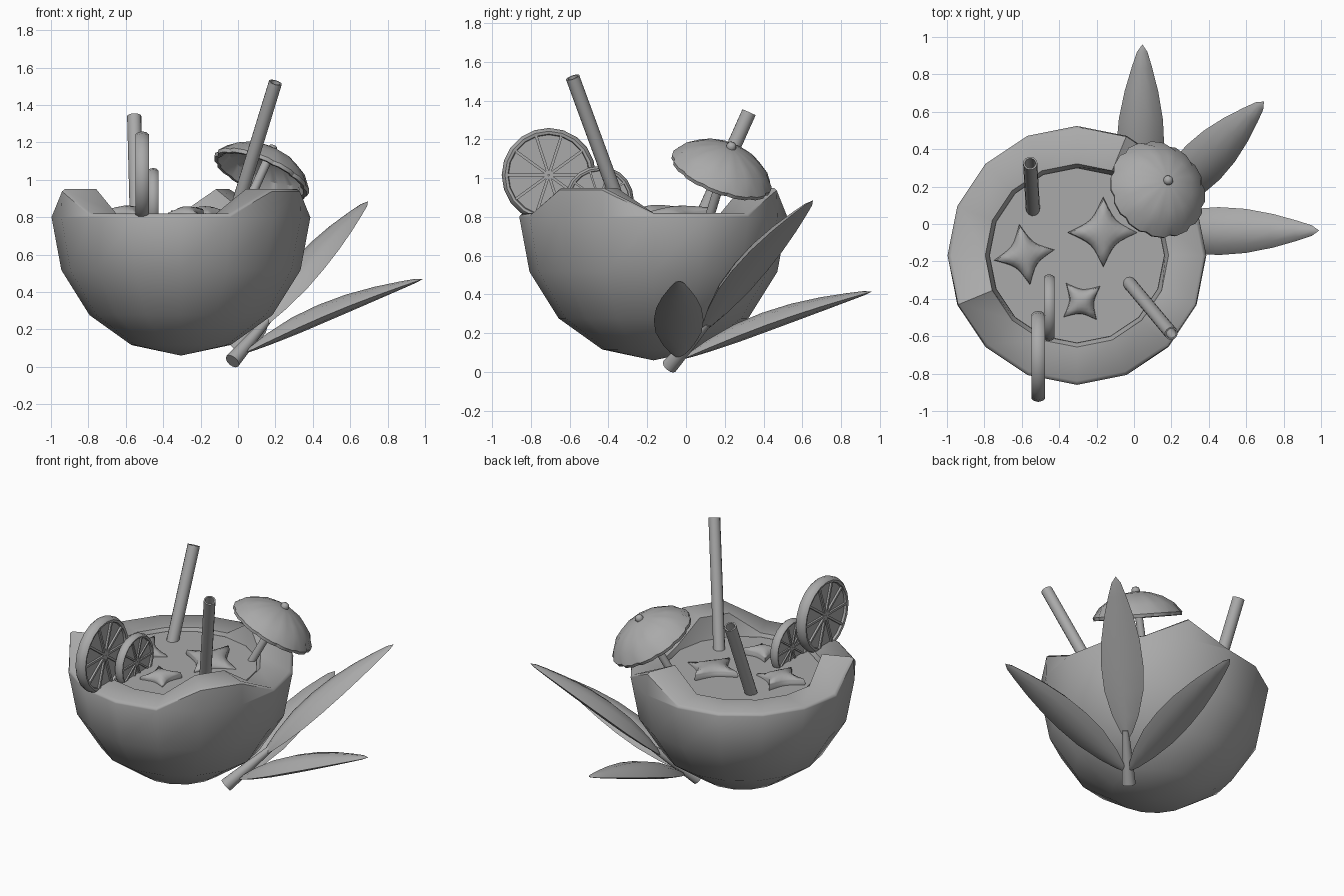
import bpy, bmesh, math
from mathutils import Vector, Matrix

if "Cube" in bpy.data.objects:
    bpy.data.objects.remove(bpy.data.objects["Cube"])

grey = bpy.data.materials.new("plain grey")
grey.diffuse_color = (0.4, 0.4, 0.4, 1)
grey.use_nodes = True
grey.node_tree.nodes["Principled BSDF"].inputs["Base Color"].default_value = grey.diffuse_color


def finish(name, bm, matrix=None, angle=35):
    """Turn a bmesh into a shaded object."""
    bmesh.ops.recalc_face_normals(bm, faces=bm.faces[:])
    if matrix:
        bm.transform(matrix)
    me = bpy.data.meshes.new(name)
    bm.to_mesh(me)
    bm.free()
    me.materials.append(grey)
    ob = bpy.data.objects.new(name, me)
    bpy.context.collection.objects.link(ob)
    bpy.ops.object.select_all(action='DESELECT')
    ob.select_set(True)
    bpy.context.view_layer.objects.active = ob
    bpy.ops.object.shade_smooth_by_angle(angle=math.radians(angle))
    return ob


def loft(bm, rings, closed=False):
    """Bridge rings of points; a ring of one point makes a tip."""
    rows = [[bm.verts.new(p) for p in r] for r in rings]
    pairs = list(zip(rows, rows[1:])) + ([(rows[-1], rows[0])] if closed else [])
    for a, b in pairs:
        n = max(len(a), len(b))
        for i in range(n):
            j = (i + 1) % n
            if len(a) == 1:
                bm.faces.new((a[0], b[i], b[j]))
            elif len(b) == 1:
                bm.faces.new((a[i], a[j], b[0]))
            else:
                bm.faces.new((a[i], a[j], b[j], b[i]))


def ring(r, z, n):
    if r == 0:
        return [(0, 0, z)]
    return [(r * math.cos(2 * math.pi * i / n), r * math.sin(2 * math.pi * i / n), z)
            for i in range(n)]


def along(start, direction):
    """Matrix that puts local z along a direction."""
    q = Vector(direction).to_track_quat('Z', 'Y')
    return Matrix.Translation(start) @ q.to_matrix().to_4x4()


def lathe(name, profile, n, matrix, closed=False, angle=35):
    bm = bmesh.new()
    loft(bm, [ring(r, z, n) for r, z in profile], closed)
    return finish(name, bm, matrix, angle)


# Bowl: half sphere with a jagged, thick rim
centre = Matrix.Translation((-0.305, -0.168, 0))
HIGH = {3, 9, 14, 15}
top = [0.95 if i in HIGH else 0.82 for i in range(16)]
rings = [ring(0.692 * math.sin(math.pi * k / 8), 0.8 - 0.74 * math.cos(math.pi * k / 8), 16)
         for k in range(5)]
for r in (0.688, 0.672, 0.49):
    drop = 0.012 if r == 0.688 else 0
    rings.append([(x, y, top[i] - drop) for i, (x, y, _) in enumerate(ring(r, 0, 16))])
rings += [ring(0.472, 0.79, 16), ring(0.45, 0.74, 16)]
bm = bmesh.new()
loft(bm, rings)
finish("bowl", bm, centre, 40)

# Drink surface
lathe("drink", [(0, 0.74), (0.47, 0.74), (0.468, 0.803), (0, 0.803)], 16, centre)


# Straws: hollow tubes
def straw(name, a, b, r):
    a, b = Vector(a), Vector(b)
    h = (b - a).length
    lathe(name, [(r, 0), (r, h), (r * 0.75, h), (r * 0.75, 0)], 14, along(a, b - a), True)


straw("tall_straw", (-0.03, -0.31, 0.77), (0.2, -0.585, 1.52), 0.036)
straw("short_straw", (-0.54, 0.07, 0.77), (-0.555, 0.325, 1.34), 0.038)


# Citrus slices: rounded rind, recessed pulp and ten dividing spokes
def slice_wheel(name, pos, r, t):
    m = Matrix.Translation(pos) @ Matrix.Rotation(math.pi / 2, 4, 'Y')
    prof = [(0.87, -0.9), (0.93, -1), (0.98, -0.6), (1, 0), (0.98, 0.6), (0.93, 1), (0.87, 0.9),
            (0.85, 0.4), (0.85, -0.4)]
    lathe(name + "_rind", [(a * r, b * t) for a, b in prof], 20, m, True, 50)
    lathe(name + "_pulp", [(0, -t * 0.5), (r * 0.9, -t * 0.5), (r * 0.9, t * 0.5), (0, t * 0.5)], 20, m)
    bm = bmesh.new()
    for i in range(10):
        spoke = (Matrix.Rotation(math.tau * (i + 0.5) / 10, 4, 'Z')
                 @ Matrix.Translation((r * 0.45, 0, 0))
                 @ Matrix.Diagonal((r * 0.87, r * 0.06, t * 1.7, 1)))
        bmesh.ops.create_cube(bm, size=1, matrix=spoke)
    finish(name + "_spokes", bm, m)


slice_wheel("large_slice", (-0.512, -0.708, 1.016), 0.243, 0.037)
slice_wheel("small_slice", (-0.454, -0.447, 0.885), 0.178, 0.028)

# Parasol: thin dome with a notched edge, stick and knob
axis = Vector((0.373, 0.33, 0.867)).normalized()
hub = Vector((0.128, 0.185, 1.035))
frame = along(hub, axis)
N = 48


def dome(r, z):
    pts = []
    for i, (x, y, _) in enumerate(ring(r, z, N)):
        a = (i % 4) / 4 * math.tau / 12 - math.tau / 24
        k = math.cos(math.tau / 24) / math.cos(a)      # twelve flat sides
        notch = 0.93 if i % 4 == 0 and r > 0.25 else 1
        pts.append((x * k * notch, y * k * notch, z))
    return pts


bm = bmesh.new()
outer = [(0.08, 0.133), (0.16, 0.104), (0.23, 0.058), (0.28, 0.0), (0.275, -0.02)]
inner = [(0.255, -0.018), (0.21, 0.045), (0.14, 0.088), (0.07, 0.113)]
loft(bm, [[(0, 0, 0.143)]] + [dome(r, z) for r, z in outer + inner] + [[(0, 0, 0.12)]])
finish("parasol_canopy", bm, frame, 30)
foot = Vector((0.01, 0.115, 0.78))
tip = hub + axis * 0.13
lathe("parasol_stick", [(0, 0), (0.024, 0), (0.024, (tip - foot).length), (0, (tip - foot).length)],
      12, along(foot, tip - foot))
lathe("parasol_knob", [(0, 0.13), (0.022, 0.13), (0.027, 0.15), (0.019, 0.167), (0, 0.172)],
      12, frame, angle=60)


# Ice: blocks with drawn-out corners and pinched sides
def ice(name, pos, half, height, rot):
    bm = bmesh.new()
    bmesh.ops.create_cube(bm, size=2)
    bmesh.ops.subdivide_edges(bm, edges=bm.edges[:], cuts=5, use_grid_fill=True)
    for v in bm.verts:
        x, y, z = v.co
        pull = 0.72 + 0.28 * (x * y) ** 2 - 0.06 * abs(z)
        lump = 0.75 + 0.2 * (1 - x * x) * (1 - y * y) + 0.12 * x * y
        edge = 1 - 0.35 * max(abs(x), abs(y)) ** 4
        v.co = (x * pull * half, y * pull * half, z * lump * edge * height)
    finish(name, bm, Matrix.Translation(pos) @ Matrix.Rotation(math.radians(rot), 4, 'Z')
           @ Matrix.Rotation(0.12, 4, 'X'), 80)


ice("ice_middle", (-0.165, -0.045, 0.80), 0.135, 0.06, 45)
ice("ice_left", (-0.585, -0.165, 0.80), 0.118, 0.065, 55)
ice("ice_front", (-0.28, -0.415, 0.80), 0.092, 0.06, -5)


# Leaves: long lens-shaped blades, arched on top with a shallow keel
def leaf(name, base, tip, half=0.128):
    base, tip = Vector(base), Vector(tip)
    d = tip - base
    side = d.cross(Vector((0, 0, 1))).normalized()
    up = side.cross(d).normalized()
    section = [(1, 0), (0.6, 0.6), (0, 0.8), (-0.6, 0.6), (-1, 0), (-0.55, -0.28), (0, -0.38), (0.55, -0.28)]
    rings = [[base]]
    for t, w in ((0.05, 0.28), (0.15, 0.62), (0.3, 0.93), (0.45, 1), (0.6, 0.92),
                 (0.75, 0.7), (0.88, 0.42), (0.96, 0.22)):
        c = base + d * t + up * 0.02 * math.sin(math.pi * t)
        rings.append([c + side * half * w * a + up * 0.085 * w * b for a, b in section])
    rings.append([tip])
    bm = bmesh.new()
    loft(bm, rings)
    finish(name, bm, None, 40)


leaf("right_leaf", (0.03, -0.04, 0.07), (0.99, -0.035, 0.47))
leaf("back_leaf", (0.025, -0.02, 0.065), (0.045, 0.96, 0.415))
leaf("middle_leaf", (0.12, 0.08, 0.2), (0.695, 0.655, 0.885))

# Stem joining the leaves
a, b = Vector((-0.03, -0.085, 0.03)), Vector((0.16, 0.11, 0.25))
h = (b - a).length
lathe("stem", [(0, 0), (0.042, 0), (0.032, h * 0.5), (0.02, h), (0, h)], 12, along(a, b - a))
